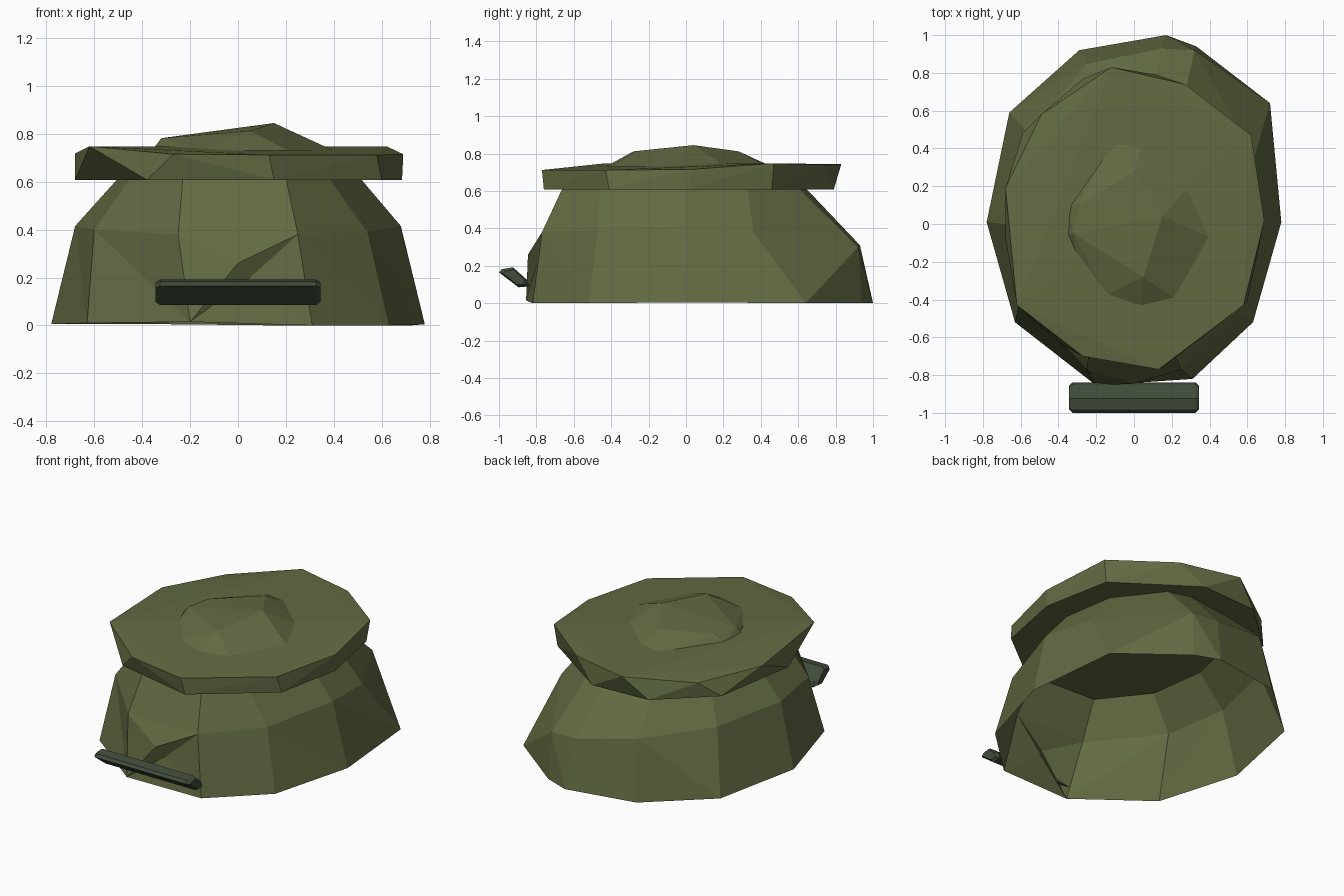
import bpy, bmesh
from mathutils import Vector

if "Cube" in bpy.data.objects:
    bpy.data.objects.remove(bpy.data.objects["Cube"])


def material(name, rgb):
    m = bpy.data.materials.new(name)
    m.diffuse_color = (*rgb, 1)
    m.use_nodes = True
    m.node_tree.nodes["Principled BSDF"].inputs["Base Color"].default_value = m.diffuse_color
    return m


canvas = material("olive canvas", (0.125, 0.145, 0.055))
strap = material("dark green strap", (0.053, 0.073, 0.043))


def finish(name, bm, mat):
    me = bpy.data.meshes.new(name)
    bm.to_mesh(me)
    bm.free()
    me.materials.append(mat)
    ob = bpy.data.objects.new(name, me)
    bpy.context.collection.objects.link(ob)
    return ob


def hull(name, points, mat):
    bm = bmesh.new()
    for p in points:
        bm.verts.new(p)
    res = bmesh.ops.convex_hull(bm, input=bm.verts[:])
    junk = {g for g in res["geom_interior"] + res["geom_unused"]
            if isinstance(g, bmesh.types.BMVert)}
    bmesh.ops.delete(bm, geom=list(junk), context='VERTS')
    bmesh.ops.recalc_face_normals(bm, faces=bm.faces[:])
    return finish(name, bm, mat)


# Pouch body: three uneven rings, open underneath
low = [(-.2, -.855, .015), (.31, -.82, 0), (.63, -.52, 0), (.78, .01, .005),
       (.72, .64, 0), (.33, .94, 0), (.17, 1, 0), (-.29, .92, .005),
       (-.66, .59, .005), (-.78, .01, .005), (-.63, -.52, .01)]
mid = [(-.25, -.77, .38), (.25, -.77, .38), (.54, -.47, .39), (.68, 0, .415),
       (.64, .36, .38), (.32, .92, .3), (.14, .93, .31), (-.25, .85, .38),
       (-.56, .48, .4), (-.68, 0, .415), (-.6, -.4, .4)]
top = [(-.23, -.64), (.2, -.66), (.38, -.46), (.51, 0), (.46, .33), (.25, .6),
       (.1, .64), (-.2, .6), (-.42, .36), (-.5, 0), (-.45, -.36)]
bm = bmesh.new()
L, M, T = [[bm.verts.new(p) for p in ring]
           for ring in (low, mid, [(x, y, .615) for x, y in top])]
n = len(low)
for i in range(n):
    j = (i + 1) % n
    if i == 4:    # rear corner splits along the other diagonal
        bm.faces.new((L[i], L[j], M[j]))
        bm.faces.new((L[i], M[j], M[i]))
    elif i:
        bm.faces.new((L[i], L[j], M[i]))
        bm.faces.new((L[j], M[j], M[i]))
    bm.faces.new((M[i], M[j], T[j], T[i]))
# Overlapping fold on the front panel
lip = bm.verts.new((0, -.845, .26))
tuck = bm.verts.new((.05, -.8, .2))
for f in ((L[0], lip, M[0]), (lip, M[1], M[0]), (L[0], tuck, lip),
          (lip, tuck, M[1]), (L[0], L[1], tuck), (tuck, L[1], M[1])):
    bm.faces.new(f)
finish("pouch_body", bm, canvas)

# Flat lid whose lower rim is twisted against the upper one
lid_top = [(-.12, .83, .743), (.27, .74, .74), (.62, .47, .748), (.69, .02, .715),
           (.58, -.43, .712), (.13, -.77, .712), (-.27, -.70, .715),
           (-.62, -.43, .748), (-.68, .19, .718), (-.49, .58, .705)]
lid_low = [(-.27, .77), (.12, .79), (.6, .46), (.685, .02), (.6, -.41),
           (.15, -.76), (-.38, -.64), (-.68, -.08), (-.59, .48)]
hull("lid", lid_top + [(x, y, .608) for x, y in lid_low], canvas)

# Low bump in the middle of the lid
crown_low = [(-.1, .46), (.05, .43), (.3, .21), (.4, -.07), (.21, -.39),
             (.04, -.43), (-.15, -.38), (-.3, -.2), (-.36, -.06), (-.35, .1)]
crown_top = [(.15, .04, .845), (.05, -.28, .812), (-.32, -.05, .782),
             (-.29, .1, .782), (0, .28, .812)]
hull("lid_crown", [(x, y, .73) for x, y in crown_low] + crown_top, canvas)

# Strap bar across the front, with chamfered ends
profile = [(-1, .165), (-.985, .182), (-.925, .192), (-.85, .125),
           (-.838, .09), (-.895, .085), (-.95, .13)]
centre = Vector((-.92, .14))
bar = []
for x, s in ((.325, 1), (.345, .75)):
    for p in profile:
        y, z = centre + (Vector(p) - centre) * s
        bar += [(x, y, z), (-x, y, z)]
hull("strap_bar", bar, strap)
